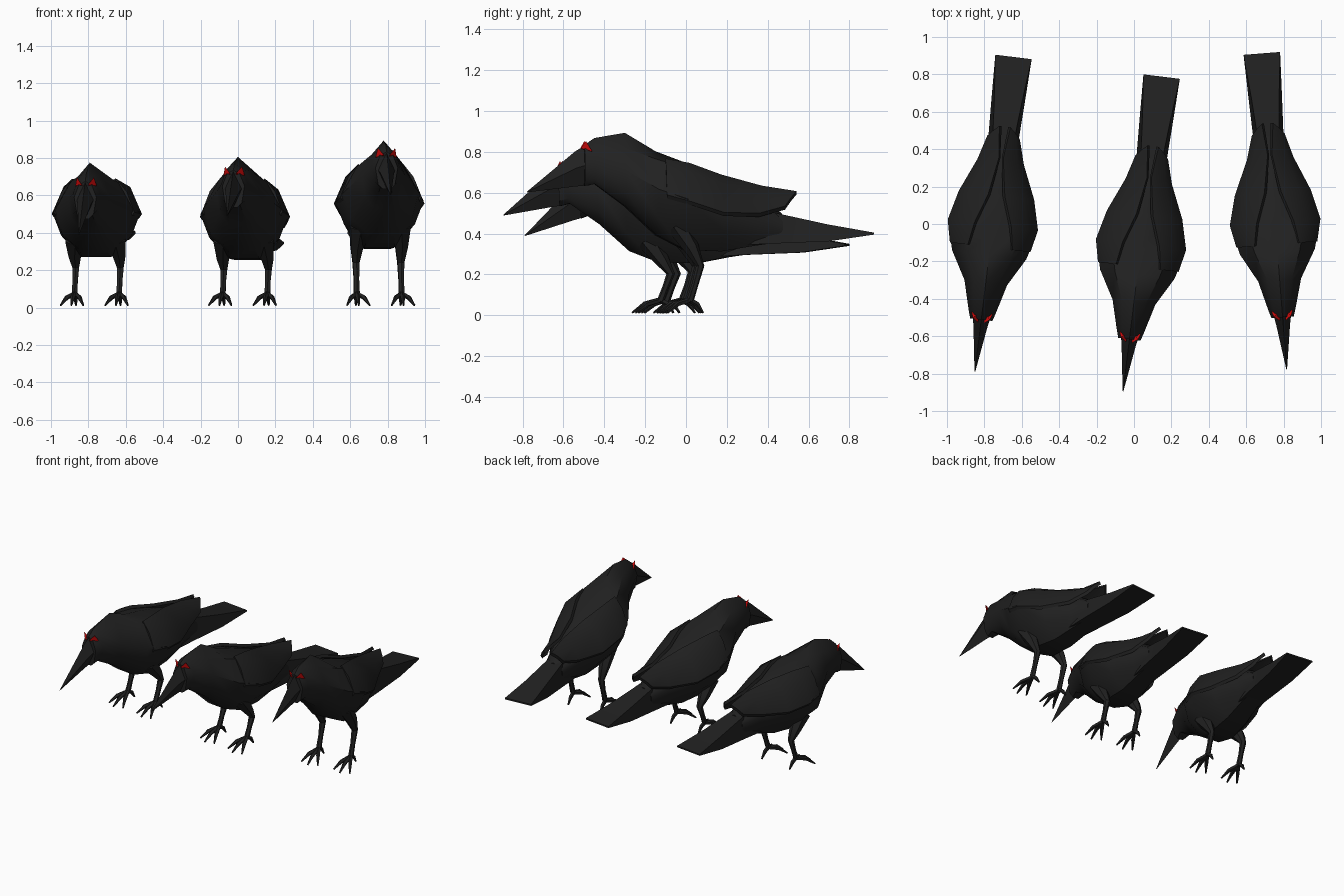
import bpy, bmesh, math
from mathutils import Vector, Matrix

if "Cube" in bpy.data.objects:
    bpy.data.objects.remove(bpy.data.objects["Cube"])


def material(name, rgb):
    m = bpy.data.materials.new(name)
    m.diffuse_color = (*rgb, 1)
    m.use_nodes = True
    m.node_tree.nodes["Principled BSDF"].inputs["Base Color"].default_value = m.diffuse_color
    return m


BLACK = material("black plumage", (0.015, 0.015, 0.015))
RED = material("red eye", (0.75, 0.004, 0.004))


def loft(bm, rings):
    """Skin a list of equal-length point rings and cap both ends."""
    vs = [[bm.verts.new(p) for p in r] for r in rings]
    n = len(vs[0])
    for a, b in zip(vs, vs[1:]):
        for i in range(n):
            j = (i + 1) % n
            bm.faces.new((a[i], a[j], b[j], b[i]))
    bm.faces.new(vs[0])
    bm.faces.new(vs[-1])


def tube(bm, path, sides=6):
    """Tapered tube through (x, y, z, radius) points."""
    pts = [Vector(p[:3]) for p in path]
    rings = []
    for i, p in enumerate(pts):
        d = (pts[min(i + 1, len(pts) - 1)] - pts[max(i - 1, 0)]).normalized()
        u = d.cross(Vector((1, 0.1, 0))).normalized()
        v = d.cross(u)
        rings.append([p + path[i][3] * (u * math.cos(2 * math.pi * k / sides)
                                        + v * math.sin(2 * math.pi * k / sides))
                      for k in range(sides)])
    loft(bm, rings)


# Body sections: y, top z, then shoulder, side, flank and belly as (x, z)
SECTIONS = [
    (-.49, .675, (.035, .655), (.060, .59), (.045, .50), (.02, .475)),
    (-.44, .720, (.045, .685), (.075, .60), (.060, .52), (.03, .495)),
    (-.29, .775, (.065, .700), (.115, .59), (.100, .48), (.05, .415)),
    (-.14, .715, (.120, .675), (.200, .53), (.165, .39), (.07, .305)),
    (.00, .690, (.155, .660), (.238, .51), (.190, .385), (.08, .27)),
    (.18, .650, (.125, .615), (.190, .49), (.155, .385), (.07, .29)),
    (.34, .590, (.070, .560), (.110, .48), (.090, .40), (.06, .34)),
    (.48, .500, (.050, .480), (.070, .45), (.070, .40), (.05, .36)),
]


def body(bm):
    rings = []
    for y, top, *half in SECTIONS:
        rings.append([(0, y, top)] + [(x, y, z) for x, z in half]
                     + [(-x, y, z) for x, z in reversed(half)])
    loft(bm, rings)


def beak(bm):
    ring = lambda y, t, w, m, b: [(0, y, t), (w, y, m), (0, y, b), (-w, y, m)]
    loft(bm, [ring(-.46, .69, .05, .59, .485), ring(-.53, .64, .037, .555, .465),
              ring(-.77, .392, .002, .39, .388)])


def tail(bm):
    ring = lambda y, wt, t, wb, b: [(wt, y, t), (wb, y, b), (-wb, y, b), (-wt, y, t)]
    loft(bm, [ring(.28, .05, .54, .07, .34), ring(.45, .055, .50, .08, .352),
              ring(.70, .075, .445, .09, .362), ring(.925, .098, .405, .098, .395)])


# Folded wing sections: y, sweep of outer edge, then inner, middle, outer (x, z)
WING = [
    (-.10, 0, (.12, .688), (.175, .62), (.217, .51)),
    (.02, 0, (.10, .690), (.180, .645), (.243, .50)),
    (.18, 0, (.045, .665), (.145, .620), (.203, .48)),
    (.38, .01, (.012, .635), (.090, .590), (.125, .50)),
    (.55, .03, (.030, .608), (.062, .575), (.088, .535)),
]


def wings(bm):
    for s in (1, -1):
        rings = []
        for y, sweep, *pts in WING:
            outer = [(s * x, y - sweep * i, z) for i, (x, z) in enumerate(pts)]
            inner = [(s * max(x - .012, .004), y - sweep * i, z - .018)
                     for i, (x, z) in enumerate(pts)]
            rings.append(outer + inner[::-1])
        loft(bm, rings)


def legs(bm):
    for s in (1, -1):
        x = s * .12
        tube(bm, [(s * .11, -.04, .37, .06), (x, .03, .28, .038), (x, .07, .215, .021),
                  (x, .045, .14, .016), (x, .02, .07, .018)])
        # three front toes and one back toe
        for deg, length in ((-28, .13), (0, .14), (28, .13), (180, .065)):
            dx, dy = math.sin(math.radians(deg)), -math.cos(math.radians(deg))
            tube(bm, [(x, .02, .075, .014),
                      (x + dx * length * .55, .02 + dy * length * .55, .055, .013),
                      (x + dx * length, .02 + dy * length, .012, .005)], 5)


def eyes(bm):
    for s in (1, -1):
        a, b, c, inside = [bm.verts.new((s * x, y, z)) for x, y, z in (
            (.016, -.508, .656), (.046, -.485, .696), (.057, -.455, .652), (.01, -.45, .64))]
        for f in ((a, b, c), (a, b, inside), (b, c, inside), (c, a, inside)):
            bm.faces.new(f)


PARTS = [("body", body, BLACK), ("beak", beak, BLACK), ("tail", tail, BLACK),
         ("wings", wings, BLACK), ("legs", legs, BLACK), ("eyes", eyes, RED)]

# Each bird: name, x, y, turn in degrees, lift, upward pitch of the front
BIRDS = [("left", -.757, -.025, -7, 0, 0),
         ("middle", .035, -.13, -7, -.055, .145),
         ("right", .756, -.01, 4.5, 0, .2)]

for bird, x, y, turn, lift, pitch in BIRDS:
    place = Matrix.Translation((x, y, 0)) @ Matrix.Rotation(math.radians(turn), 4, 'Z')
    for part, build, mat in PARTS:
        bm = bmesh.new()
        build(bm)
        # pose: raise the front, keep the feet on the ground
        for v in bm.verts:
            hold = min(1, max(0, (v.co.z - .1) / .2))
            v.co.z += hold * (lift + pitch * max(0, .3 - v.co.y))
            v.co.z = max(v.co.z, 0)
        bm.transform(place)
        bmesh.ops.recalc_face_normals(bm, faces=bm.faces)
        mesh = bpy.data.meshes.new(f"{bird}_bird_{part}")
        bm.to_mesh(mesh)
        bm.free()
        mesh.materials.append(mat)
        ob = bpy.data.objects.new(mesh.name, mesh)
        bpy.context.collection.objects.link(ob)
        bpy.ops.object.select_all(action='DESELECT')
        ob.select_set(True)
        bpy.context.view_layer.objects.active = ob
        bpy.ops.object.shade_smooth_by_angle(angle=math.radians(40))
